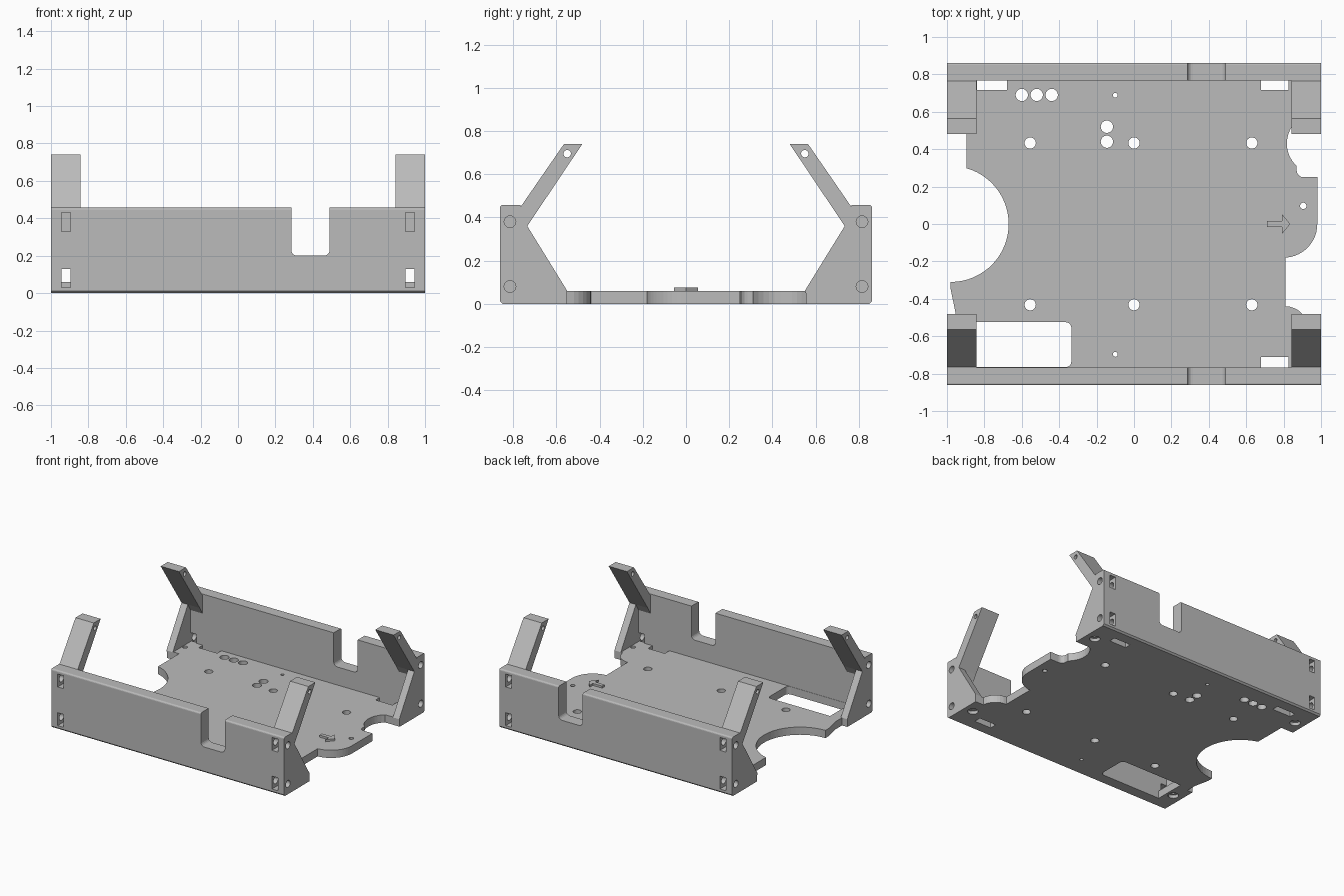
import bpy, bmesh
from math import sin, cos, radians
from mathutils import Vector

old = bpy.data.objects.get("Cube")
if old:
    bpy.data.objects.remove(old, do_unlink=True)

grey = bpy.data.materials.new("plain_grey")
grey.use_nodes = True
COLOUR = (0.50, 0.50, 0.50, 1)
grey.diffuse_color = COLOUR
grey.node_tree.nodes["Principled BSDF"].inputs["Base Color"].default_value = COLOUR


def arc(cx, cy, r, start, end, n=12):
    """Points along a circular arc, angles in degrees."""
    angles = [radians(start + (end - start) * i / n) for i in range(n + 1)]
    return [(cx + r * cos(a), cy + r * sin(a)) for a in angles]


def prism(name, points, axis, low, high):
    """Extrude a flat outline along x, y or z."""
    place = {"x": lambda a, b, t: (t, a, b),
             "y": lambda a, b, t: (a, t, b),
             "z": lambda a, b, t: (a, b, t)}[axis]
    bm = bmesh.new()
    face = bm.faces.new([bm.verts.new(place(a, b, low)) for a, b in points])
    moved = bmesh.ops.extrude_face_region(bm, geom=[face])["geom"]
    shift = Vector(place(0, 0, high - low))
    bmesh.ops.translate(bm, vec=shift, verts=[v for v in moved if isinstance(v, bmesh.types.BMVert)])
    bmesh.ops.recalc_face_normals(bm, faces=bm.faces)
    mesh = bpy.data.meshes.new(name)
    bm.to_mesh(mesh)
    bm.free()
    mesh.materials.append(grey)
    obj = bpy.data.objects.new(name, mesh)
    bpy.context.collection.objects.link(obj)
    return obj


def box(x0, x1, y0, y1):
    return [(x0, y0), (x1, y0), (x1, y1), (x0, y1)]


def circle(x, y, r):
    return arc(x, y, r, 0, 345, 23)


def apply_modifiers(obj):
    bpy.context.view_layer.update()
    graph = bpy.context.evaluated_depsgraph_get()
    mesh = bpy.data.meshes.new_from_object(obj.evaluated_get(graph))
    obj.modifiers.clear()
    obj.data = mesh


def cut(obj, points, axis, low, high):
    """Cut an extruded outline out of a part."""
    cutter = prism("cutter", points, axis, low, high)
    cutter.hide_render = True
    mod = obj.modifiers.new("cut", "BOOLEAN")
    mod.operation = "DIFFERENCE"
    mod.solver = "EXACT"
    mod.object = cutter
    apply_modifiers(obj)
    bpy.data.objects.remove(cutter, do_unlink=True)


# Base plate with wheel cut-outs and a rounded tab on the left
PLATE = 0.06
outline = [(-1, -0.78), (1, -0.78), (1, -0.55), (0.93, -0.55)]
outline += arc(0.81, -0.56, 0.12, 20, 90, 6)
outline += [(0.81, -0.18)]
outline += arc(0.80, 0, 0.18, -85, 0)
outline += [(0.98, 0.25)]
outline += arc(0.905, 0.285, 0.035, 270, 180, 4)
outline += [(0.87, 0.31)]
outline += arc(0.98, 0.43, 0.163, 225, 130, 10)
outline += [(0.90, 0.555), (1, 0.555), (1, 0.78), (-1, 0.78), (-1, 0.555), (-0.895, 0.555)]
outline += arc(-0.98, 0, 0.31, 74, -90, 28)
outline += [(-0.98, -0.35), (-0.955, -0.47), (-0.955, -0.55), (-1, -0.55)]
base = prism("base_plate", outline, "z", 0, PLATE)

# Large battery opening and the three strap slots
opening = [(-0.87, -0.765)] + arc(-0.365, -0.735, 0.03, -90, 0, 5)
opening += arc(-0.365, -0.555, 0.03, 0, 90, 5) + [(-0.87, -0.525)]
cut(base, opening, "z", -0.1, 0.2)
for slot in (box(-0.84, -0.68, 0.717, 0.768), box(0.68, 0.825, 0.717, 0.768),
             box(0.68, 0.825, -0.768, -0.712)):
    cut(base, slot, "z", -0.1, 0.2)

# Round holes through the plate
holes = [(x, 0.69, 0.033) for x in (-0.6, -0.52, -0.44)]
holes += [(-0.145, y, 0.033) for y in (0.52, 0.44)]
holes += [(x, y, 0.03) for x in (-0.555, 0, 0.63) for y in (0.433, -0.432)]
holes += [(-0.1, y, 0.013) for y in (0.688, -0.697)]
holes += [(0.905, 0.097, 0.017)]
holes += [(sx * 0.925, sy * 0.67, 0.018) for sx in (-1, 1) for sy in (-1, 1)]
for x, y, r in holes:
    cut(base, circle(x, y, r), "z", -0.1, 0.2)

# Countersinks under the corner screw holes
for sx in (-1, 1):
    for sy in (-1, 1):
        cut(base, circle(sx * 0.925, sy * 0.67, 0.038), "z", -0.1, 0.025)

# Raised arrow on the tab
arrow = [(0.71, -0.015), (0.79, -0.015), (0.79, -0.055), (0.835, 0),
         (0.79, 0.055), (0.79, 0.015), (0.71, 0.015)]
prism("direction_arrow", arrow, "z", PLATE - 0.01, 0.076)

# Front and back walls, with a cable notch and nut slots
INNER, OUTER, TOP = 0.767, 0.862, 0.457
notch = [(0.285, 0.6)] + arc(0.315, 0.23, 0.03, 180, 270, 5)
notch += arc(0.46, 0.23, 0.03, 270, 360, 5) + [(0.49, 0.6)]
for side, s in (("front", -1), ("back", 1)):
    c = 0.012
    section = [(INNER, 0), (OUTER - c, 0), (OUTER, c)]
    section += arc(OUTER - c, TOP - c, c, 0, 90, 4) + [(INNER, TOP)]
    wall = prism(side + "_wall", [(s * y, z) for y, z in section], "x", -1, 1)
    low, high = sorted((s * 0.7, s * 0.95))
    cut(wall, notch, "y", low, high)
    for e in (-1, 1):
        x0, x1 = sorted((e * 0.895, e * 0.945))
        h0, h1 = sorted((e * 0.86, e * 1.1))
        for z in (0.08, 0.38):
            cut(wall, box(x0, x1, z - 0.05, z + 0.05), "y", low, high)
            cut(wall, circle(s * 0.815, z, 0.027), "x", h0, h1)

# Corner gussets and the leaning arms above them
gusset = [(0.77, 0.05), (0.55, 0.05), (0.55, 0.06), (0.735, 0.36), (0.77, 0.412)]
arm = [(0.77, 0.30), (0.735, 0.36), (0.48, 0.74), (0.565, 0.74), (0.765, 0.45), (0.77, 0.45)]
for side, s in (("front", -1), ("back", 1)):
    for hand, e in (("left", 1), ("right", -1)):
        x0, x1 = sorted((e * 0.945, e * 1.0))
        prism(f"{side}_{hand}_gusset", [(s * y, z) for y, z in gusset], "x", x0, x1)
        x0, x1 = sorted((e * 0.843, e * 1.0))
        part = prism(f"{side}_{hand}_arm", [(s * y, z) for y, z in arm], "x", x0, x1)
        cut(part, circle(s * 0.55, 0.695, 0.017), "x", -1.1, 1.1)
